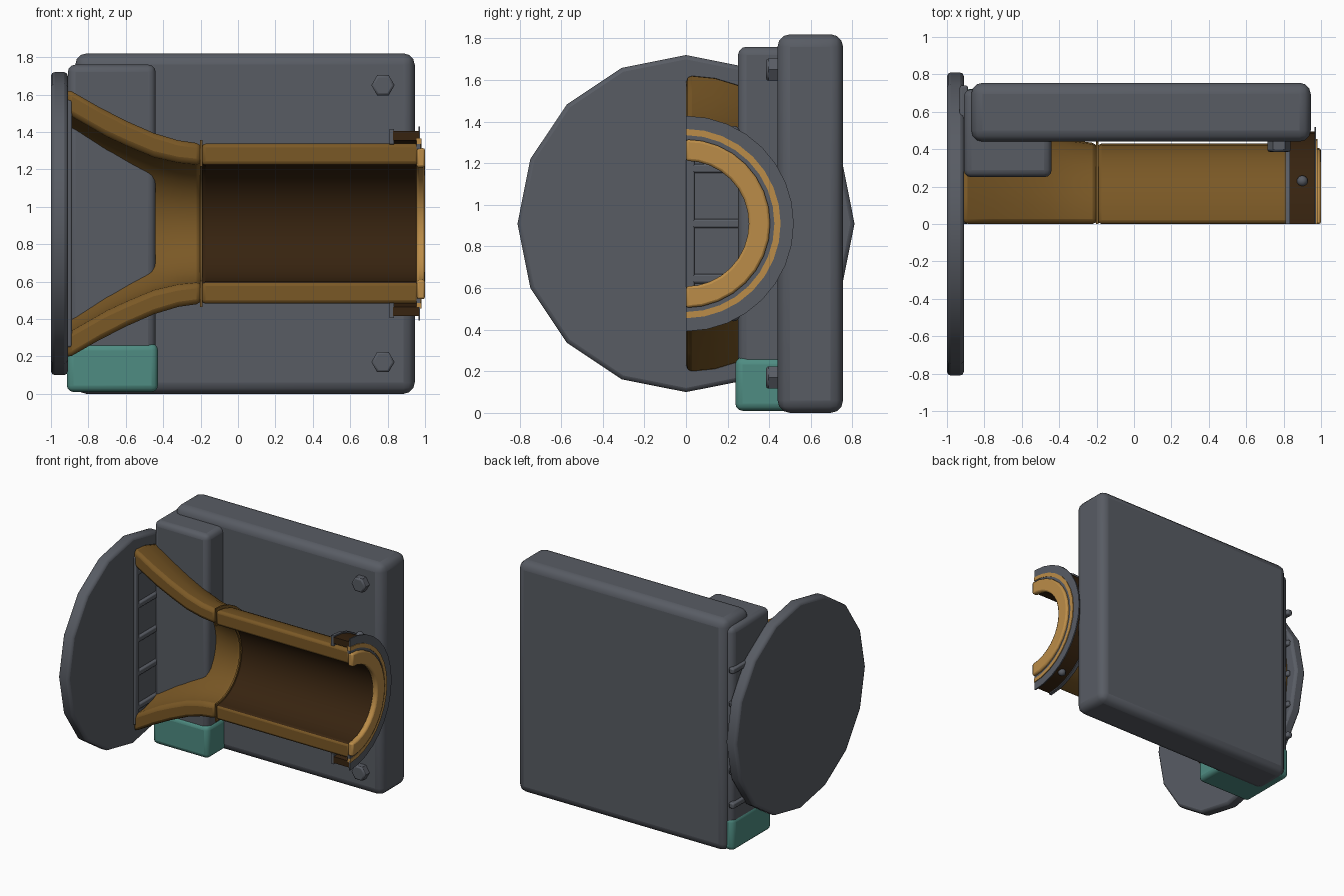
import bpy, bmesh, math
from mathutils import Matrix, Vector

if "Cube" in bpy.data.objects:
    bpy.data.objects.remove(bpy.data.objects["Cube"])

AXIS_Z = 0.91   # height of the horn axis, which runs along x


def material(name, rgb):
    m = bpy.data.materials.new(name)
    m.diffuse_color = (*rgb, 1)
    m.use_nodes = True
    m.node_tree.nodes["Principled BSDF"].inputs["Base Color"].default_value = m.diffuse_color
    return m


GREY = material("slate grey", (0.098, 0.107, 0.127))
GOLD = material("dark gold", (0.195, 0.098, 0.019))
LIGHT = material("light gold", (0.50, 0.265, 0.065))
BROWN = material("dark brown", (0.038, 0.017, 0.005))
TEAL = material("teal", (0.077, 0.263, 0.223))


def finish(name, bm, mats, bevel=0.0, segments=2, angle=40):
    bmesh.ops.recalc_face_normals(bm, faces=bm.faces)
    me = bpy.data.meshes.new(name)
    bm.to_mesh(me)
    bm.free()
    ob = bpy.data.objects.new(name, me)
    bpy.context.collection.objects.link(ob)
    for m in mats:
        me.materials.append(m)
    if bevel:
        mod = ob.modifiers.new("bevel", 'BEVEL')
        mod.width, mod.segments = bevel, segments
        mod.limit_method, mod.angle_limit = 'ANGLE', math.radians(angle)
    bpy.ops.object.select_all(action='DESELECT')
    ob.select_set(True)
    bpy.context.view_layer.objects.active = ob
    bpy.ops.object.shade_smooth_by_angle(angle=math.radians(40))
    return ob


def box(name, lo, hi, mat, bevel, segments=3):
    lo, hi = Vector(lo), Vector(hi)
    bm = bmesh.new()
    bmesh.ops.create_cube(bm, size=1)
    for v in bm.verts:
        v.co = (lo + hi) / 2 + v.co * (hi - lo)
    return finish(name, bm, [mat], bevel, segments)


def half_revolve(name, outer, inner, mats, bevel=0.0, steps=16):
    """Half shell (y >= 0) from outer and inner (x, radius) lines of equal length.
    The second material, if given, lines the inside."""
    prof = outer + inner[::-1]
    n, k = len(prof), len(outer)
    bm = bmesh.new()
    rings = []
    for s in range(steps + 1):
        a = math.pi * s / steps
        rings.append([bm.verts.new((x, r * math.sin(a), AXIS_Z + r * math.cos(a)))
                      for x, r in prof])
    for p, q in zip(rings, rings[1:]):
        for i in range(n):
            j = (i + 1) % n
            f = bm.faces.new((p[i], p[j], q[j], q[i]))
            if len(mats) > 1 and k <= i < n - 1:
                f.material_index = 1
    for ring in (rings[0], rings[-1]):
        for i in range(k - 1):
            bm.faces.new((ring[i], ring[i + 1], ring[n - 2 - i], ring[n - 1 - i]))
    return finish(name, bm, mats, bevel)


def half_tube(name, x0, x1, r0, r1, mats, bevel=0.0):
    return half_revolve(name, [(x0, r1), (x1, r1)], [(x0, r0), (x1, r0)], mats, bevel)


def prism(name, sides, radius, depth, matrix, mat, bevel, turn=0):
    bm = bmesh.new()
    bmesh.ops.create_cone(bm, cap_ends=True, segments=sides, radius1=radius, radius2=radius,
                          depth=depth, matrix=matrix @ Matrix.Rotation(turn, 4, 'Z'))
    return finish(name, bm, [mat], bevel, 2, 65)


# Round end plate (16 sides)
prism("end_disc", 16, 0.81, 0.09,
      Matrix.Translation((-0.955, 0, AXIS_Z)) @ Matrix.Rotation(math.pi / 2, 4, 'Y'), GREY, 0.02)

# Back plate, side block and coloured foot
box("back_plate", (-0.87, 0.44, 0), (0.945, 0.755, 1.82), GREY, 0.06)
box("side_block", (-0.91, 0.25, 0.04), (-0.44, 0.72, 1.76), GREY, 0.04)
box("foot_block", (-0.915, 0.237, 0.01), (-0.428, 0.722, 0.268), TEAL, 0.035)

# Ladder grille between disc and block
box("grille_post", (-0.93, 0.0, 0.25), (-0.888, 0.042, 1.57), GREY, 0.008, 2)
for i in range(5):
    z = AXIS_Z + (i - 2) * 0.265
    box(f"grille_rung_{i + 1}", (-0.932, 0.01, z - 0.022), (-0.888, 0.74, z + 0.022), GREY, 0.01, 2)

# Flared horn, cut in half along its axis
half_revolve("horn_flare",
             [(-0.915, 0.725), (-0.75, 0.63), (-0.6, 0.553), (-0.45, 0.487), (-0.32, 0.448), (-0.195, 0.43)],
             [(-0.915, 0.59), (-0.7, 0.467), (-0.58, 0.412), (-0.45, 0.358), (-0.32, 0.328), (-0.195, 0.315)],
             [GOLD], 0.028)

# Straight barrel with dark lining, and the seam ring where it meets the flare
half_tube("barrel", -0.195, 0.97, 0.312, 0.43, [GOLD, BROWN], 0.022)
half_tube("seam_ring", -0.202, -0.19, 0.306, 0.446, [GOLD])

# Barrel mouth: two light rings with a grey gasket between
half_tube("mouth_outer_ring", 0.955, 0.98, 0.425, 0.455, [LIGHT])
half_tube("mouth_gasket", 0.955, 0.976, 0.40, 0.428, [GREY])
half_tube("mouth_inner_ring", 0.955, 1.0, 0.302, 0.405, [LIGHT], 0.012)

# Clamp collar around the mouth
half_tube("collar_band", 0.83, 0.968, 0.445, 0.495, [BROWN])
half_tube("collar_front_ring", 0.964, 0.974, 0.445, 0.518, [GREY])
half_tube("collar_rear_ring", 0.81, 0.835, 0.425, 0.505, [GREY])

# Collar studs and plate bolts, mirrored above and below the axis
for side, label in ((1, "upper"), (-1, "lower")):
    bm = bmesh.new()
    bmesh.ops.create_icosphere(bm, subdivisions=2, radius=0.03, matrix=Matrix.Translation(
        (0.9, 0.23, AXIS_Z + side * 0.44)))
    finish(f"collar_stud_{label}", bm, [GREY])
    prism(f"plate_bolt_{label}", 6, 0.062, 0.09,
          Matrix.Translation((0.775, 0.43, AXIS_Z + side * 0.74)) @ Matrix.Rotation(math.pi / 2, 4, 'X'),
          GREY, 0.012, math.pi / 6)
